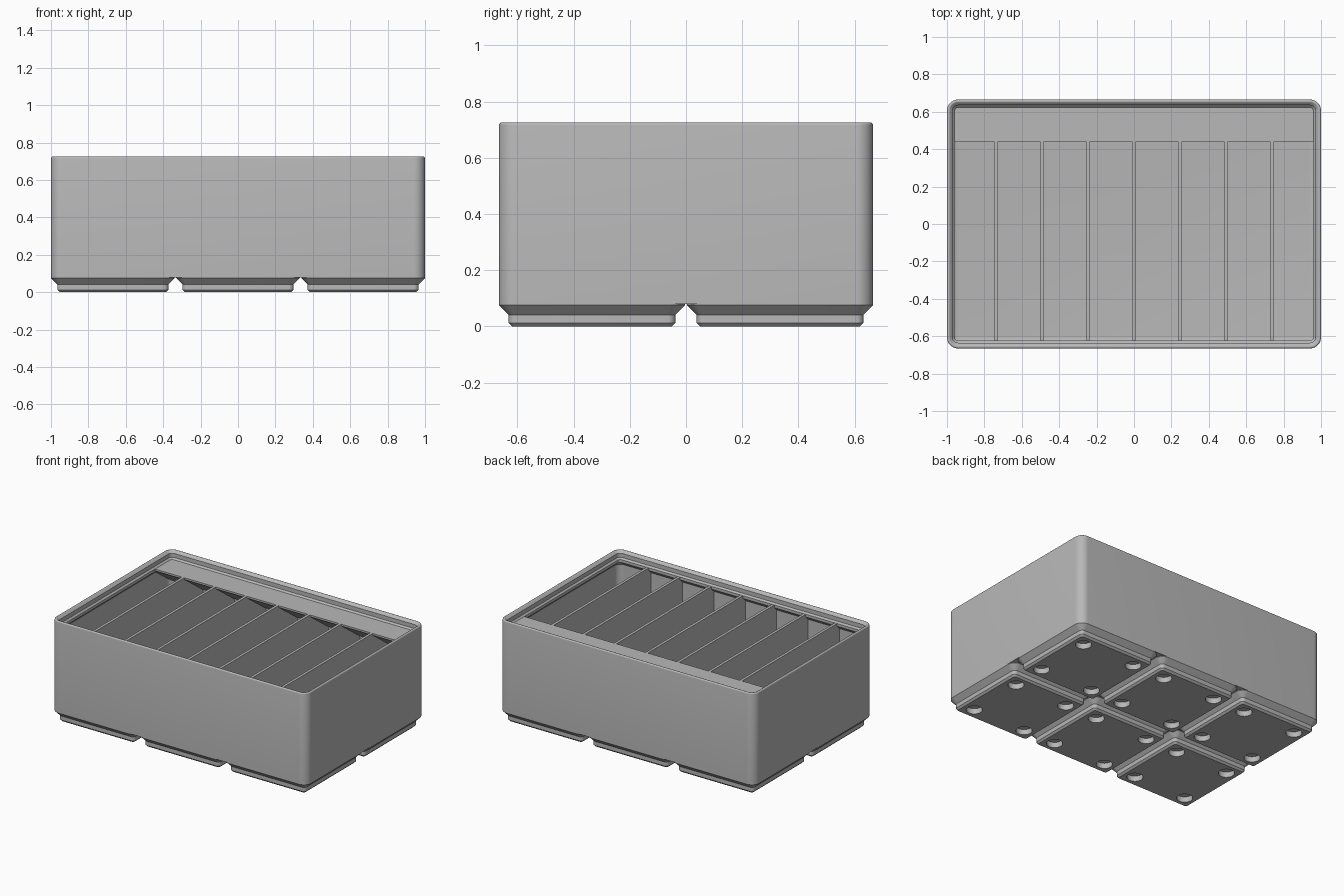
import bpy, bmesh, math

if "Cube" in bpy.data.objects:
    bpy.data.objects.remove(bpy.data.objects["Cube"])

S = 2 / 125.5            # one millimetre in model units
L, W = 125.5, 83.5       # outer size of the bin in millimetres
R = 3.75                 # outer corner radius
SEG = 10                 # segments per rounded corner

grey = bpy.data.materials.new("plain grey")
grey.diffuse_color = (0.48, 0.48, 0.48, 1)
grey.use_nodes = True
grey.node_tree.nodes["Principled BSDF"].inputs["Base Color"].default_value = grey.diffuse_color


def finish(bm, name):
    bmesh.ops.recalc_face_normals(bm, faces=bm.faces)
    bmesh.ops.scale(bm, vec=(S, S, S), verts=bm.verts)
    me = bpy.data.meshes.new(name)
    bm.to_mesh(me)
    bm.free()
    ob = bpy.data.objects.new(name, me)
    bpy.context.collection.objects.link(ob)
    me.materials.append(grey)
    bpy.ops.object.select_all(action='DESELECT')
    ob.select_set(True)
    bpy.context.view_layer.objects.active = ob
    bpy.ops.object.shade_smooth_by_angle(angle=math.radians(30))
    return ob


def ring(bm, l, w, inset, z, cx=0, cy=0):
    """Rounded rectangle of vertices, offset inward by inset."""
    r = max(R - inset, 0.3)
    hx, hy = l / 2 - inset - r, w / 2 - inset - r
    verts = []
    for k, (sx, sy) in enumerate([(1, 1), (-1, 1), (-1, -1), (1, -1)]):
        for i in range(SEG + 1):
            a = math.pi / 2 * (k + i / SEG)
            verts.append(bm.verts.new((cx + sx * hx + r * math.cos(a),
                                       cy + sy * hy + r * math.sin(a), z)))
    return verts


def circle(bm, r, cx, cy, z, n=32):
    return [bm.verts.new((cx + r * math.cos(2 * math.pi * i / n),
                          cy + r * math.sin(2 * math.pi * i / n), z)) for i in range(n)]


def bridge(bm, a, b):
    n = len(a)
    for i in range(n):
        bm.faces.new((a[i], a[(i + 1) % n], b[(i + 1) % n], b[i]))


def loop_edges(bm, vs):
    return [bm.edges.get((vs[i], vs[i - 1])) or bm.edges.new((vs[i], vs[i - 1]))
            for i in range(len(vs))]


def prism(name, profile, x0, x1):
    """Extrude a y-z profile along x."""
    bm = bmesh.new()
    a = [bm.verts.new((x0, y, z)) for y, z in profile]
    b = [bm.verts.new((x1, y, z)) for y, z in profile]
    bridge(bm, a, b)
    bm.faces.new(a)
    bm.faces.new(b)
    return finish(bm, name)


# Bin shell: outer wall, rounded stacking lip, inner wall and floor (inset, z)
profile = [(0, 5)]
for i in range(7):
    a = math.radians(180 - 135 * i / 6)
    profile.append((0.6 + 0.6 * math.cos(a), 44.95 + 0.6 * math.sin(a)))
profile += [(1.9, 44.5), (1.9, 42.7), (2.6, 42), (2.6, 40.8), (0.95, 39.15)]
for i in range(7):
    a = math.pi / 2 * i / 6
    profile.append((3.75 - 2.8 * math.cos(a), 9.8 - 2.8 * math.sin(a)))
bm = bmesh.new()
rings = [ring(bm, L, W, d, z) for d, z in profile]
for a, b in zip(rings, rings[1:]):
    bridge(bm, a, b)
bm.faces.new(rings[0])
bm.faces.new(rings[-1])
finish(bm, "bin_shell")

# Stepped feet, each with four round recesses underneath
for ix in (-1, 0, 1):
    for iy in (-0.5, 0.5):
        cx, cy = ix * 42, iy * 42
        bm = bmesh.new()
        steps = [(2.95, 0), (2.15, 0.8), (2.15, 2.6), (0, 4.75), (0, 5)]
        rings = [ring(bm, 41.5, 41.5, d, z, cx, cy) for d, z in steps]
        for a, b in zip(rings, rings[1:]):
            bridge(bm, a, b)
        bm.faces.new(rings[-1])
        edges = loop_edges(bm, rings[0])
        for sx in (-13, 13):
            for sy in (-13, 13):
                low = circle(bm, 3.25, cx + sx, cy + sy, 0)
                top = circle(bm, 3.25, cx + sx, cy + sy, 2.4)
                bridge(bm, low, top)
                bm.faces.new(top)
                edges += loop_edges(bm, low)
        bmesh.ops.triangle_fill(bm, edges=edges, use_beauty=True)
        finish(bm, "foot")

# Thin dividers making eight compartments
y_front, y_back = -W / 2 + 0.6, W / 2 - 0.6
for i in range(-3, 4):
    x = i * 0.246 / S
    prism("divider", [(y_front, 6.5), (y_back, 6.5), (y_back, 42), (y_front, 42)],
          x - 0.6, x + 0.6)

# Label shelf along the back, with a sloped underside
y0, y1 = 0.44 / S, W / 2 - 1.5
drop = (y1 - y0) * math.tan(math.radians(36))
prism("label_shelf", [(y0, 42), (y1, 42), (y1, 41.2 - drop), (y0, 41.2)],
      -L / 2 + 0.9, L / 2 - 0.9)
